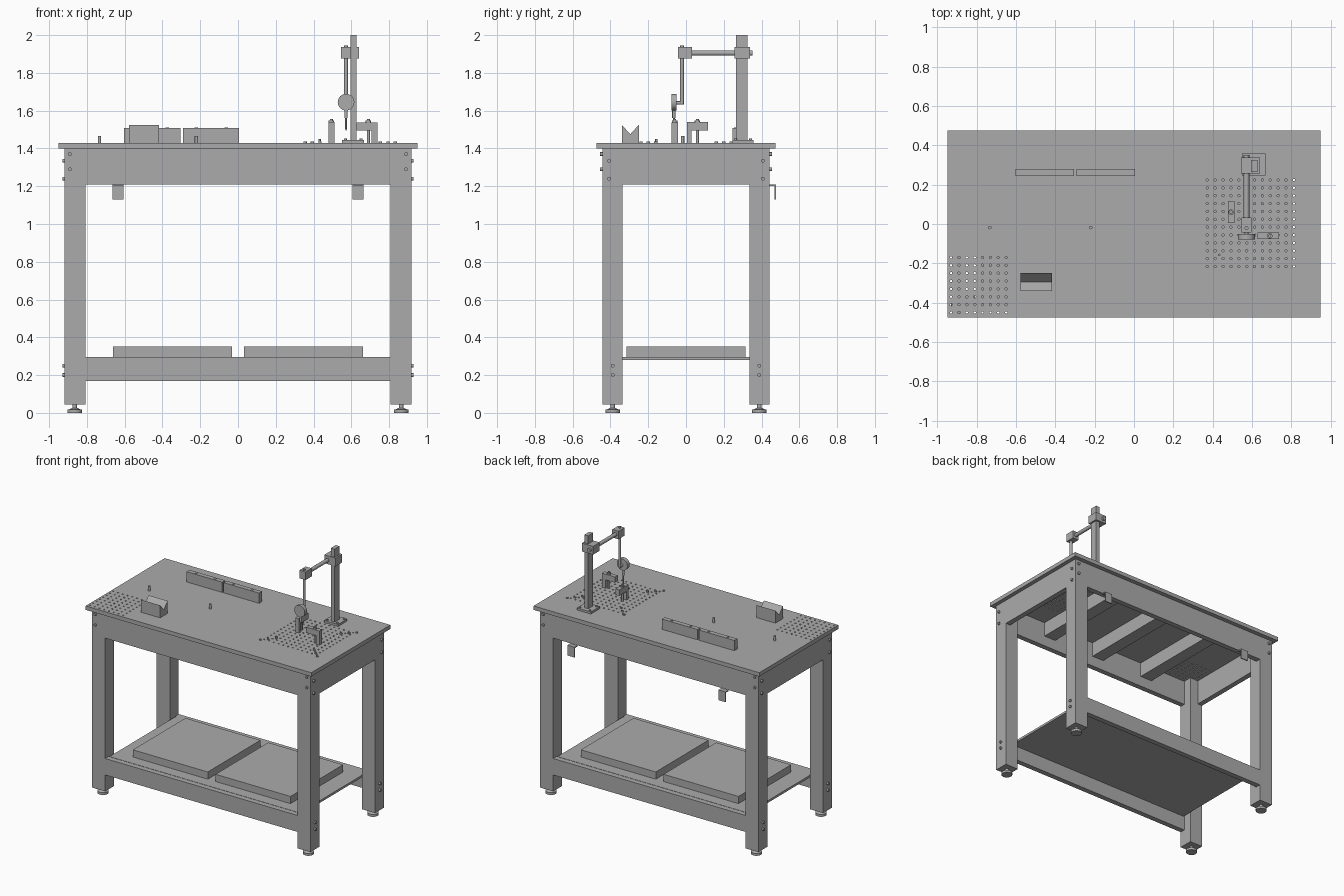
import bpy, bmesh, math
from mathutils import Matrix, Vector

old = bpy.data.objects.get("Cube")
if old:
    bpy.data.objects.remove(old, do_unlink=True)

GREY = (0.41, 0.41, 0.41, 1)
metal = bpy.data.materials.new("plain_grey")
metal.use_nodes = True
metal.diffuse_color = GREY
metal.node_tree.nodes["Principled BSDF"].inputs["Base Color"].default_value = GREY


def finish(name, bm):
    bmesh.ops.recalc_face_normals(bm, faces=bm.faces)
    mesh = bpy.data.meshes.new(name)
    bm.to_mesh(mesh)
    bm.free()
    mesh.materials.append(metal)
    ob = bpy.data.objects.new(name, mesh)
    bpy.context.collection.objects.link(ob)
    return ob


def add_box(bm, xs, ys, zs):
    size = Vector((xs[1] - xs[0], ys[1] - ys[0], zs[1] - zs[0]))
    mid = Vector((sum(xs) / 2, sum(ys) / 2, sum(zs) / 2))
    bmesh.ops.create_cube(bm, size=1, matrix=Matrix.Translation(mid) @ Matrix.Diagonal(size).to_4x4())


def add_rod(bm, a, b, r, r2=None, sides=16):
    a, b = Vector(a), Vector(b)
    turn = (b - a).to_track_quat('Z', 'Y').to_matrix().to_4x4()
    bmesh.ops.create_cone(bm, cap_ends=True, segments=sides, radius1=r, radius2=r if r2 is None else r2,
                          depth=(b - a).length, matrix=Matrix.Translation((a + b) / 2) @ turn)


def boxes(name, *parts):
    bm = bmesh.new()
    for p in parts:
        add_box(bm, *p)
    return finish(name, bm)


def rods(name, *parts, sides=16):
    bm = bmesh.new()
    for p in parts:
        add_rod(bm, *p, sides=sides)
    ob = finish(name, bm)
    bpy.context.view_layer.objects.active = ob
    bpy.ops.object.select_all(action='DESELECT')
    ob.select_set(True)
    bpy.ops.object.shade_smooth_by_angle(angle=math.radians(40))
    return ob


TOP = 1.43      # working surface
UNDER = 1.40    # underside of the table top
LX, LY = 0.918, 0.442   # outer faces of the frame
IX, IY = 0.808, 0.335   # inner faces of the legs

# Table top with two grids of drilled holes
table_top = boxes("table_top", ((-0.949, 0.949), (-0.475, 0.475), (UNDER, TOP)))
holes = [(-0.93 + 0.04 * i, -0.45 + 0.04 * j) for i in range(8) for j in range(8)]
holes += [(0.373 + 0.04 * i, -0.216 + 0.04 * j) for i in range(12) for j in range(12)]
cutter = rods("hole_cutter", *[((x, y, UNDER - 0.02), (x, y, TOP + 0.02), 0.006) for x, y in holes], sides=10)
cutter.hide_render = True
cut = table_top.modifiers.new("holes", 'BOOLEAN')
cut.operation, cut.solver, cut.object = 'DIFFERENCE', 'EXACT', cutter
bpy.context.view_layer.objects.active = table_top
bpy.ops.object.modifier_apply(modifier=cut.name)
bpy.data.objects.remove(cutter, do_unlink=True)

# Legs, levelling feet and bolts at each corner
for sx, side in ((-1, "right"), (1, "left")):
    for sy, end in ((-1, "front"), (1, "back")):
        tag = f"{end}_{side}"
        boxes("leg_" + tag, (sorted((sx * IX, sx * LX)), sorted((sy * IY, sy * LY)), (0.045, UNDER)))
        fx, fy = sx * 0.864, sy * 0.388
        rods("foot_" + tag,
             ((fx, fy, 0), (fx, fy, 0.018), 0.039),
             ((fx, fy, 0.018), (fx, fy, 0.026), 0.03, 0.016),
             ((fx, fy, 0.026), (fx, fy, 0.05), 0.012), sides=24)
        bolts = [((sx * 0.89, sy * LY, z), (sx * 0.89, sy * (LY + 0.012), z), 0.01) for z in (1.37, 1.29)]
        bolts += [((sx * LX, sy * y, z), (sx * (LX + 0.012), sy * y, z), 0.01)
                  for y, z in ((0.407, 1.335), (0.407, 1.24), (0.388, 0.25), (0.388, 0.2))]
        rods("bolts_" + tag, *bolts, sides=12)

# Upper frame: apron plates and cross beams
T = 0.04
for s, end, side in ((-1, "front", "right"), (1, "back", "left")):
    boxes(f"apron_{end}", ((-IX, IX), sorted((s * LY, s * (LY - T))), (1.21, UNDER)))
    boxes(f"apron_{side}", (sorted((s * LX, s * (LX - T))), (-IY, IY), (1.21, UNDER)))
    boxes(f"shelf_rail_{end}", ((-IX, IX), sorted((s * LY, s * (LY - T))), (0.17, 0.295)))
for i in (-1, 0, 1):
    boxes(f"cross_beam_{i + 2}", ((i * 0.45 - 0.05, i * 0.45 + 0.05), (T - LY, LY - T), (1.29, UNDER)))

# Lower shelf with two flat boxes
boxes("shelf", ((-0.8, 0.8), (T - LY, LY - T), (0.28, 0.297)))
for s, side in ((-1, "right"), (1, "left")):
    boxes(f"storage_box_{side}", (sorted((s * 0.033, s * 0.663)), (-0.316, 0.316), (0.297, 0.352)))
    # Hanging hook on the back apron
    hx = sorted((s * 0.605, s * 0.665))
    boxes(f"hook_{side}", (hx, (0.44, 0.476), (1.2, 1.208)), (hx, (0.468, 0.476), (1.13, 1.208)))

# Stop bars with screws
for x0, side in ((-0.603, "right"), (-0.292, "left")):
    boxes(f"stop_bar_{side}", ((x0, x0 + 0.298), (0.245, 0.28), (TOP, 1.508)))
    rods(f"stop_bar_screws_{side}",
         *[((x0 + d, 0.262, 1.5), (x0 + d, 0.262, 1.512), 0.009) for d in (0.07, 0.229)], sides=12)

# Notched block: a profile swept along x
bm = bmesh.new()
outline = ((-0.34, TOP), (-0.25, TOP), (-0.25, 1.525), (-0.295, 1.475), (-0.34, 1.525))
face = bm.faces.new([bm.verts.new((-0.577, y, z)) for y, z in outline])
swept = bmesh.ops.extrude_face_region(bm, geom=[face])["geom"]
bmesh.ops.translate(bm, vec=(0.16, 0, 0), verts=[v for v in swept if isinstance(v, bmesh.types.BMVert)])
finish("notched_block", bm)

# Locating pins and plate screws
rods("locating_pins", ((-0.733, -0.018, TOP), (-0.733, -0.018, 1.465), 0.009),
     ((-0.22, -0.018, TOP), (-0.22, -0.018, 1.465), 0.009),
     ((0.433, -0.157, TOP), (0.433, -0.157, 1.45), 0.006))
cx = 0.594
spots = [(cx + sx * dx, sy * dy) for dx, dy in ((0.239, 0.238), (0.2, 0.2), (0.16, 0.16))
         for sx in (-1, 1) for sy in (-1, 1)]
rods("plate_screws", *[((x, y, TOP - 0.01), (x, y, TOP + 0.006), 0.009) for x, y in spots], sides=12)

# Step clamps with threaded studs
boxes("clamp_side", ((0.479, 0.51), (0.005, 0.117), (1.495, 1.54)), ((0.479, 0.51), (0.005, 0.03), (TOP, 1.5)))
boxes("clamp_front", ((0.627, 0.738), (-0.076, -0.043), (1.495, 1.538)),
      ((0.708, 0.738), (-0.076, -0.043), (TOP, 1.5)))
for name, x, y in (("clamp_stud_side", 0.494, 0.06), ("clamp_stud_front", 0.69, -0.06)):
    rods(name, ((x, y, TOP), (x, y, 1.556), 0.008), ((x, y, 1.538), (x, y, 1.548), 0.014))

# Measuring stand: base, column, clamp block
boxes("stand_base", ((0.55, 0.668), (0.246, 0.358), (TOP, 1.446)))
rods("stand_base_screws", *[((x, y, 1.44), (x, y, 1.453), 0.008)
                            for x in (0.568, 0.652) for y in (0.262, 0.342)], sides=12)
boxes("stand_column", ((0.595, 0.627), (0.265, 0.325), (1.446, 2.0)))
boxes("column_clamp", ((0.545, 0.64), (0.258, 0.338), (1.875, 1.938)))

# Arm, end block and hanging rod
AX, AZ = 0.572, 1.905
rods("arm", ((AX, 0.0, AZ), (AX, 0.352, AZ), 0.014))
boxes("arm_block", ((AX - 0.026, AX + 0.026), (-0.042, 0.032), (1.875, 1.936)))
rods("hanging_rod", ((AX, -0.021, 1.632), (AX, -0.021, 1.946), 0.01),
     ((AX, -0.012, 1.641), (AX, -0.06, 1.641), 0.009))

# Dial gauge and probe
rods("dial", ((AX, -0.078, 1.645), (AX, -0.05, 1.645), 0.044), sides=32)
rods("probe", ((AX, -0.064, 1.56), (AX, -0.064, 1.61), 0.009),
     ((AX, -0.064, 1.505), (AX, -0.064, 1.57), 0.005),
     ((AX, -0.064, 1.495), (AX, -0.064, 1.505), 0.002, 0.005), sides=12)
